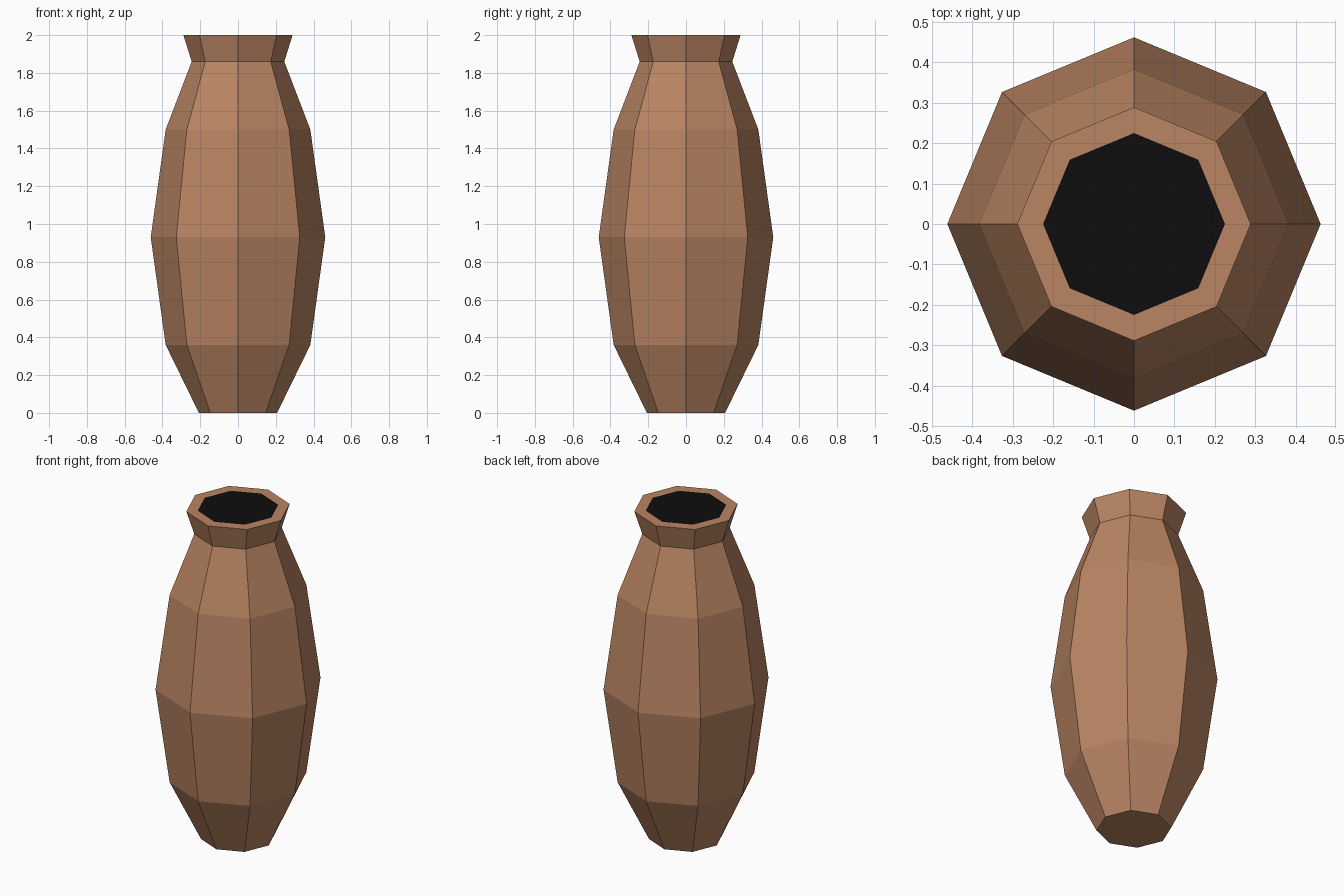
import bpy, bmesh, math

if "Cube" in bpy.data.objects:
    bpy.data.objects.remove(bpy.data.objects["Cube"])

SIDES = 8
# (radius, height) from foot to lip
PROFILE = [(0.207, 0.0), (0.383, 0.36), (0.462, 0.93),
           (0.383, 1.50), (0.245, 1.86), (0.289, 2.0)]
MOUTH_RADIUS = 0.225


def material(name, colour):
    mat = bpy.data.materials.new(name)
    mat.diffuse_color = (*colour, 1.0)
    mat.use_nodes = True
    mat.node_tree.nodes["Principled BSDF"].inputs["Base Color"].default_value = mat.diffuse_color
    return mat


def ring(bm, radius, z):
    return [bm.verts.new((radius * math.cos(math.tau * i / SIDES),
                          radius * math.sin(math.tau * i / SIDES), z))
            for i in range(SIDES)]


def bridge(bm, low, high):
    for i in range(SIDES):
        j = (i + 1) % SIDES
        bm.faces.new((low[i], low[j], high[j], high[i]))


def finish(bm, name, mat):
    mesh = bpy.data.meshes.new(name)
    bm.to_mesh(mesh)
    bm.free()
    mesh.materials.append(mat)
    bpy.context.collection.objects.link(bpy.data.objects.new(name, mesh))


clay = material("brown clay", (0.49, 0.235, 0.125))
dark = material("dark opening", (0.004, 0.004, 0.004))

# Faceted body with a closed foot and a flat lip
bm = bmesh.new()
rings = [ring(bm, r, z) for r, z in PROFILE + [(MOUTH_RADIUS, 2.0)]]
for low, high in zip(rings, rings[1:]):
    bridge(bm, low, high)
bm.faces.new(rings[0][::-1])
finish(bm, "vase_body", clay)

# Dark opening level with the lip
bm = bmesh.new()
bm.faces.new(ring(bm, MOUTH_RADIUS, 2.0))
finish(bm, "vase_opening", dark)
